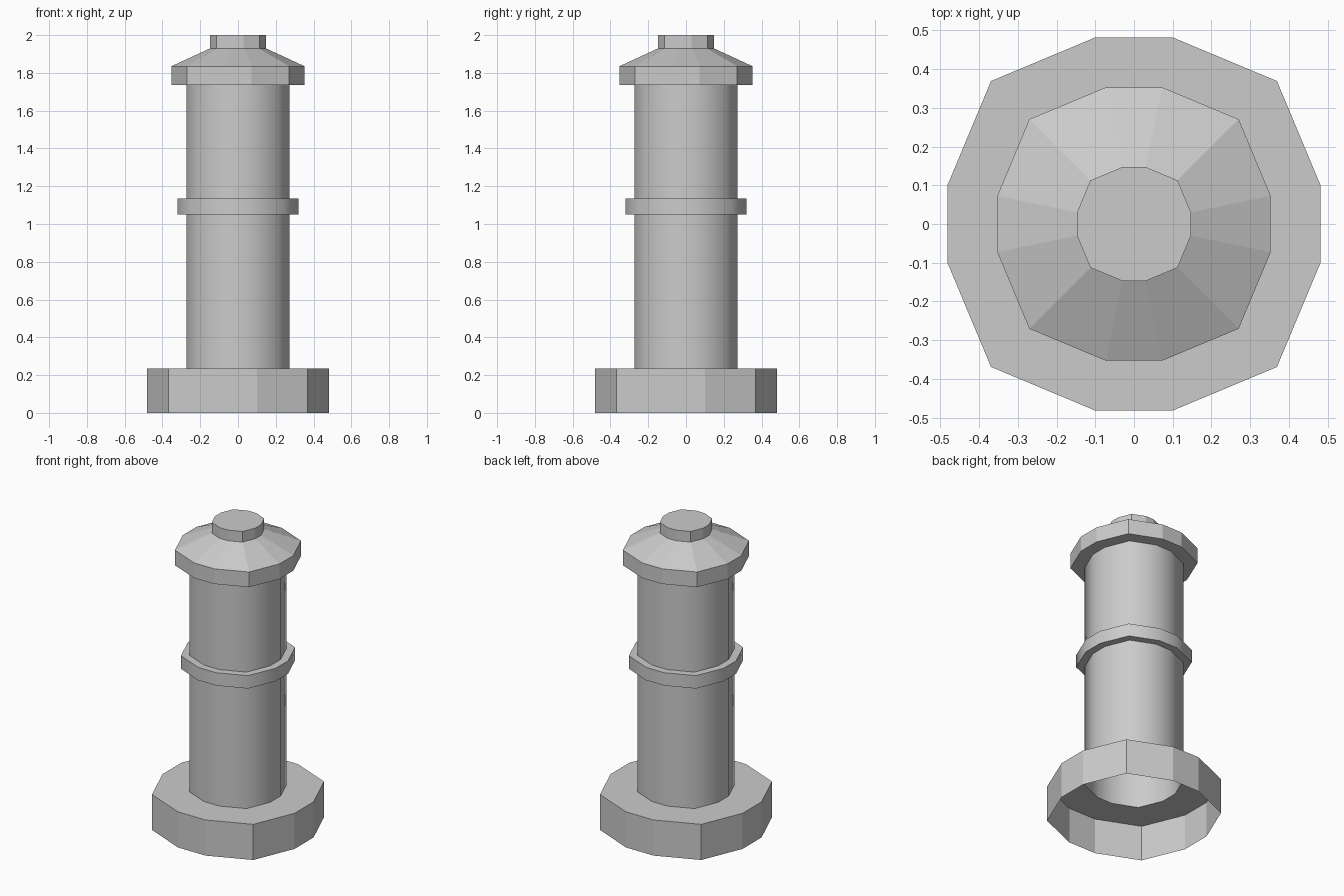
import bpy, bmesh

if "Cube" in bpy.data.objects:
    bpy.data.objects.remove(bpy.data.objects["Cube"])

# Quarter of the twelve-sided outline, at unit half-width; repeated by 90 degree turns
QUARTER = [(1.0, -0.206), (1.0, 0.206), (0.766, 0.766)]


def outline():
    pts = []
    for turn in range(4):
        for x, y in QUARTER:
            for _ in range(turn):
                x, y = -y, x
            pts.append((x, y))
    return pts


def shell(name, profile, smooth=False, close_top=False):
    """Sweep a (half-width, z) profile, bottom to top, around the outline."""
    bm = bmesh.new()
    loops = [[bm.verts.new((x * r, y * r, z)) for x, y in outline()]
             for r, z in profile]
    n = len(loops[0])
    for low, high in zip(loops, loops[1:]):
        for i in range(n):
            j = (i + 1) % n
            face = bm.faces.new((low[i], low[j], high[j], high[i]))
            face.smooth = smooth
    if close_top:
        bm.faces.new(loops[-1])
    # Keep the rims crisp
    for loop in loops:
        for i in range(n):
            edge = bm.edges.get((loop[i], loop[(i + 1) % n]))
            edge.smooth = False
    mesh = bpy.data.meshes.new(name)
    bm.to_mesh(mesh)
    bm.free()
    obj = bpy.data.objects.new(name, mesh)
    bpy.context.collection.objects.link(obj)
    return obj


SHAFT = 0.273

# Faceted base, open underneath
shell("base", [(0.482, 0), (0.482, 0.235), (SHAFT, 0.235)])

# Smooth hollow shaft, split by the band
shell("lower_shaft", [(SHAFT, 0.235), (SHAFT, 1.05)], smooth=True)
shell("band", [(SHAFT, 1.05), (0.32, 1.05), (0.32, 1.135), (SHAFT, 1.135)], smooth=True)
shell("upper_shaft", [(SHAFT, 1.135), (SHAFT, 1.735)], smooth=True)

# Faceted cap with sloped roof and top knob
shell("cap", [(SHAFT, 1.735), (0.353, 1.735), (0.353, 1.835),
              (0.147, 1.93), (0.147, 2.0)], close_top=True)
